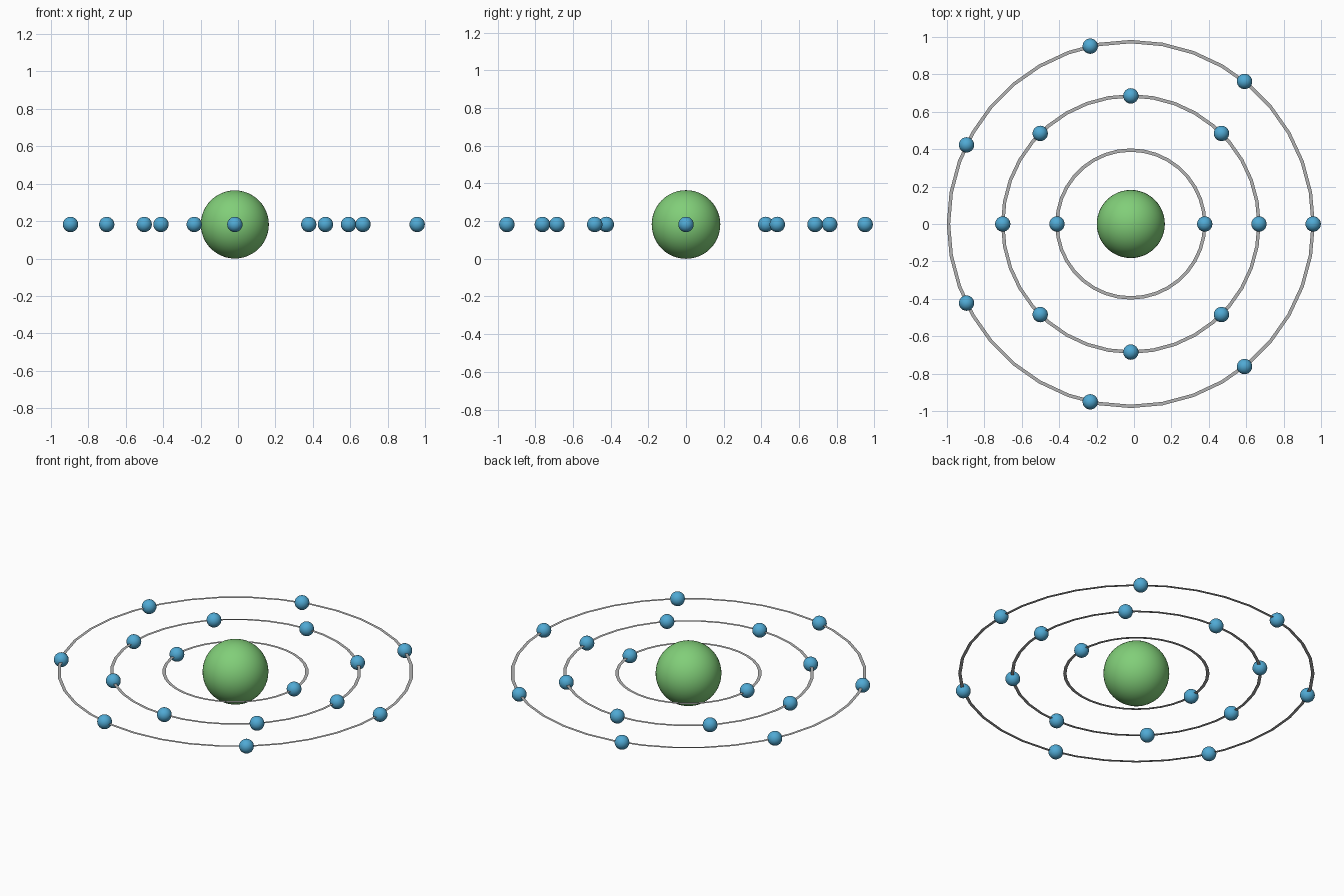
import bpy
import bmesh
from math import cos, sin, tau
from mathutils import Vector

cube = bpy.data.objects.get("Cube")
if cube:
    bpy.data.objects.remove(cube, do_unlink=True)

CENTRE = Vector((-0.017, 0, 0.182))
NUCLEUS_RADIUS = 0.182
ELECTRON_RADIUS = 0.041
RING_HALF_WIDTH = 0.009
RING_SEGMENTS = 36
# Shell name, orbit radius and electron count
SHELLS = [("inner", 0.395, 2), ("middle", 0.685, 8), ("outer", 0.975, 7)]


def make_material(name, colour):
    mat = bpy.data.materials.new(name)
    mat.use_nodes = True
    mat.diffuse_color = (*colour, 1)
    mat.node_tree.nodes["Principled BSDF"].inputs["Base Color"].default_value = (*colour, 1)
    return mat


def add_ball(name, location, radius, segments, mat):
    bpy.ops.mesh.primitive_uv_sphere_add(
        segments=segments, ring_count=segments // 2, radius=radius, location=location)
    ball = bpy.context.object
    ball.name = name
    ball.data.materials.append(mat)
    bpy.ops.object.shade_smooth()
    return ball


def add_flat_ring(name, radius, mat):
    bm = bmesh.new()
    loops = []
    for r in (radius - RING_HALF_WIDTH, radius + RING_HALF_WIDTH):
        angles = [tau * i / RING_SEGMENTS for i in range(RING_SEGMENTS)]
        loops.append([bm.verts.new((r * cos(a), r * sin(a), 0)) for a in angles])
    inside, outside = loops
    for i in range(RING_SEGMENTS):
        bm.faces.new((inside[i - 1], outside[i - 1], outside[i], inside[i]))
    mesh = bpy.data.meshes.new(name)
    bm.to_mesh(mesh)
    bm.free()
    mesh.materials.append(mat)
    ring = bpy.data.objects.new(name, mesh)
    ring.location = CENTRE
    bpy.context.collection.objects.link(ring)


green = make_material("nucleus green", (0.22, 0.62, 0.19))
blue = make_material("electron blue", (0.08, 0.40, 0.66))
grey = make_material("orbit grey", (0.45, 0.45, 0.45))

# Central nucleus
add_ball("nucleus", CENTRE, NUCLEUS_RADIUS, 48, green)

# Flat orbits with evenly spaced electrons
for shell, radius, count in SHELLS:
    add_flat_ring(shell + "_orbit", radius, grey)
    for i in range(count):
        a = tau * i / count
        offset = Vector((radius * cos(a), radius * sin(a), 0))
        add_ball(f"{shell}_electron_{i + 1}", CENTRE + offset, ELECTRON_RADIUS, 24, blue)
